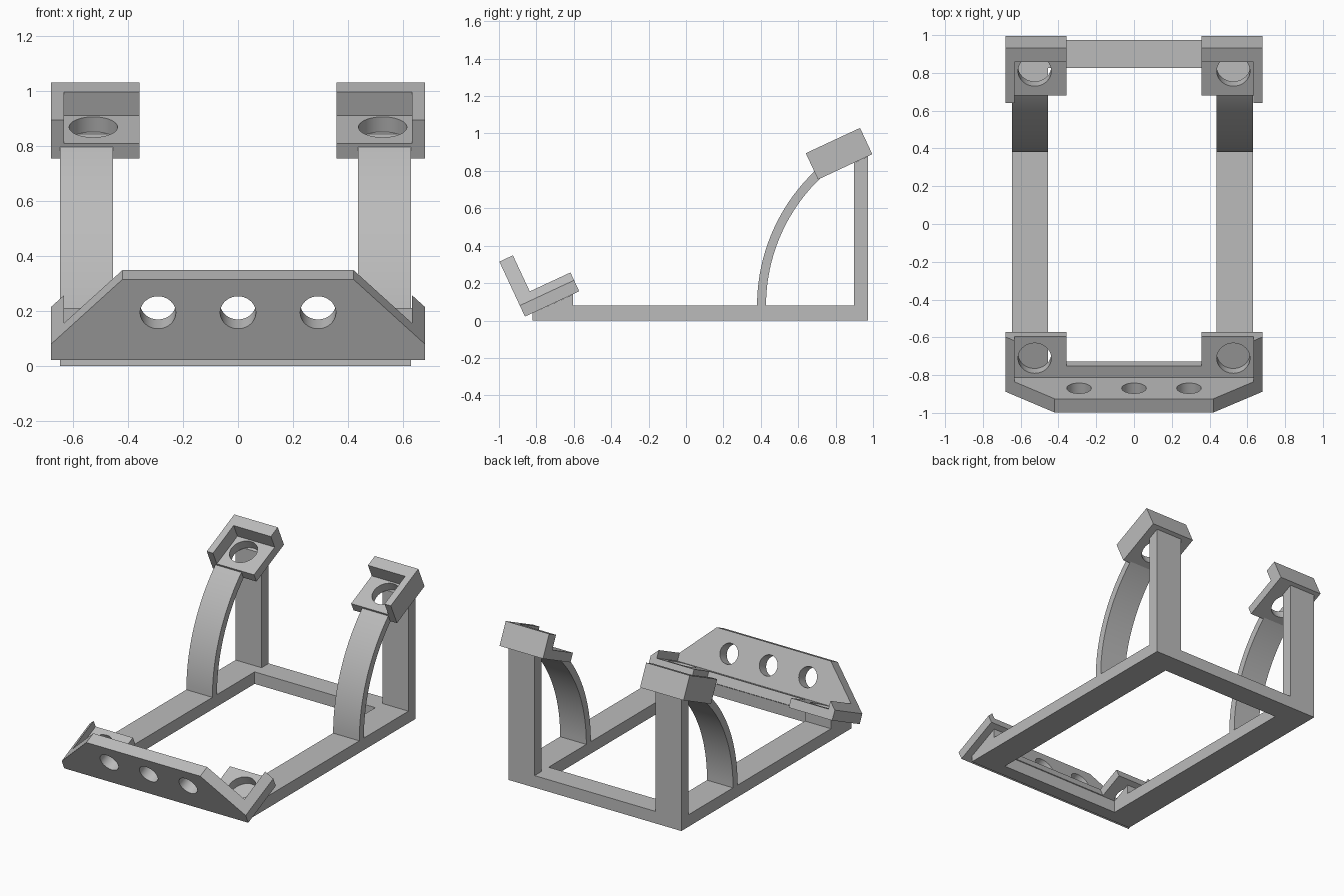
import bpy, bmesh
from math import radians, sin, cos
from mathutils import Matrix, Vector

if "Cube" in bpy.data.objects:
    bpy.data.objects.remove(bpy.data.objects["Cube"])

grey = bpy.data.materials.new("plain grey")
grey.use_nodes = True
grey.diffuse_color = (0.5, 0.5, 0.5, 1)
grey.node_tree.nodes["Principled BSDF"].inputs["Base Color"].default_value = (0.5, 0.5, 0.5, 1)

TILT = Matrix.Rotation(radians(25), 4, 'X')


def finish(name, bm, matrix=Matrix()):
    bmesh.ops.recalc_face_normals(bm, faces=bm.faces)
    bm.transform(matrix)
    mesh = bpy.data.meshes.new(name)
    bm.to_mesh(mesh)
    bm.free()
    mesh.materials.append(grey)
    obj = bpy.data.objects.new(name, mesh)
    bpy.context.collection.objects.link(obj)
    return obj


def prism(name, profile, start, end, axis='X', matrix=Matrix()):
    """Extrude a (y, z) profile along X, or an (x, z) profile along Y."""
    place = (lambda a, b: (start, a, b)) if axis == 'X' else (lambda a, b: (a, start, b))
    shift = (end - start, 0, 0) if axis == 'X' else (0, end - start, 0)
    bm = bmesh.new()
    face = bm.faces.new([bm.verts.new(place(a, b)) for a, b in profile])
    new = bmesh.ops.extrude_face_region(bm, geom=[face])["geom"]
    bmesh.ops.translate(bm, vec=shift, verts=[v for v in new if isinstance(v, bmesh.types.BMVert)])
    return finish(name, bm, matrix)


def box(name, x, y, z, matrix=Matrix()):
    return prism(name, [(y[0], z[0]), (y[1], z[0]), (y[1], z[1]), (y[0], z[1])], *x, matrix=matrix)


def drill(radius, centre, matrix, turn=Matrix()):
    bm = bmesh.new()
    bmesh.ops.create_cone(bm, cap_ends=True, segments=48, radius1=radius, radius2=radius, depth=0.2)
    return finish("cutter", bm, matrix @ Matrix.Translation(centre) @ turn)


def cut(obj, cutters):
    bpy.context.view_layer.objects.active = obj
    for cutter in cutters:
        mod = obj.modifiers.new("cut", 'BOOLEAN')
        mod.operation, mod.solver, mod.object = 'DIFFERENCE', 'EXACT', cutter
        bpy.ops.object.modifier_apply(modifier=mod.name)
        bpy.data.objects.remove(cutter)


def smooth(obj):
    bpy.ops.object.select_all(action='DESELECT')
    obj.select_set(True)
    bpy.context.view_layer.objects.active = obj
    bpy.ops.object.shade_smooth_by_angle(angle=radians(30))


# Base frame: cross rails, then the side rails with wedges under the front tray
RAILS = {"right": (-0.647, -0.455), "left": (0.436, 0.629)}
INNER = (RAILS["right"][1], RAILS["left"][0])
box("back_rail", INNER, (0.825, 0.973), (0, 0.08))
prism("front_rail", [(-0.82, 0), (-0.73, 0), (-0.73, 0.08), (-0.82, 0.04)], *INNER)

# Arch profile: a curved strip leaning back to the rear bracket
steps = [radians(48) * i / 24 for i in range(25)]
arc = lambda r: [(1.371 - r * cos(a), 0.08 + r * sin(a)) for a in steps]
arch_profile = arc(0.991) + arc(0.943)[::-1]

REAR = Matrix.Translation((0, 0.706, 0.754)) @ TILT
for side, x in RAILS.items():
    s = 1 if side == "left" else -1
    prism(side + "_rail", [(-0.82, 0), (0.973, 0), (0.973, 0.08), (-0.604, 0.08),
                           (-0.604, 0.14), (-0.82, 0.04)], *x)
    prism(side + "_rear_post", [(0.898, 0.08), (0.973, 0.08), (0.973, 0.878), (0.898, 0.843)], *x)
    smooth(prism(side + "_arch", arch_profile, *x))

    # Rear bracket: open tray with an outer wall, a back wall and a round hole
    bracket = box(side + "_rear_bracket", sorted((s * 0.358, s * 0.679)), (0, 0.32), (0, 0.155), REAR)
    cut(bracket, [box("cutter", sorted((s * 0.3, s * 0.633)), (-0.1, 0.24), (0.06, 0.3), REAR),
                  drill(0.088, (s * 0.526, 0.142, 0), REAR)])
    smooth(bracket)

# Front tray: chamfered block hollowed to a plate, two corner brackets and a strip
FRONT = Matrix.Translation((0, -0.861, 0.021)) @ TILT
tray = prism("front_tray", [(-0.679, 0), (0.679, 0), (0.679, 0.065), (0.42, 0.324),
                            (-0.42, 0.324), (-0.679, 0.065)], 0, 0.32, 'Y', FRONT)
cutters = [box("cutter", (-0.633, 0.633), (0.08, 0.5), (0.06, 0.5), FRONT),
           box("cutter", (-0.358, 0.358), (0.148, 0.5), (-0.1, 0.2), FRONT)]
cutters += [drill(0.088, (s * 0.526, 0.194, 0), FRONT) for s in (-1, 1)]
cutters += [drill(0.065, (x, 0, 0.191), FRONT, Matrix.Rotation(radians(90), 4, 'X'))
            for x in (-0.291, 0, 0.291)]
cut(tray, cutters)
smooth(tray)
